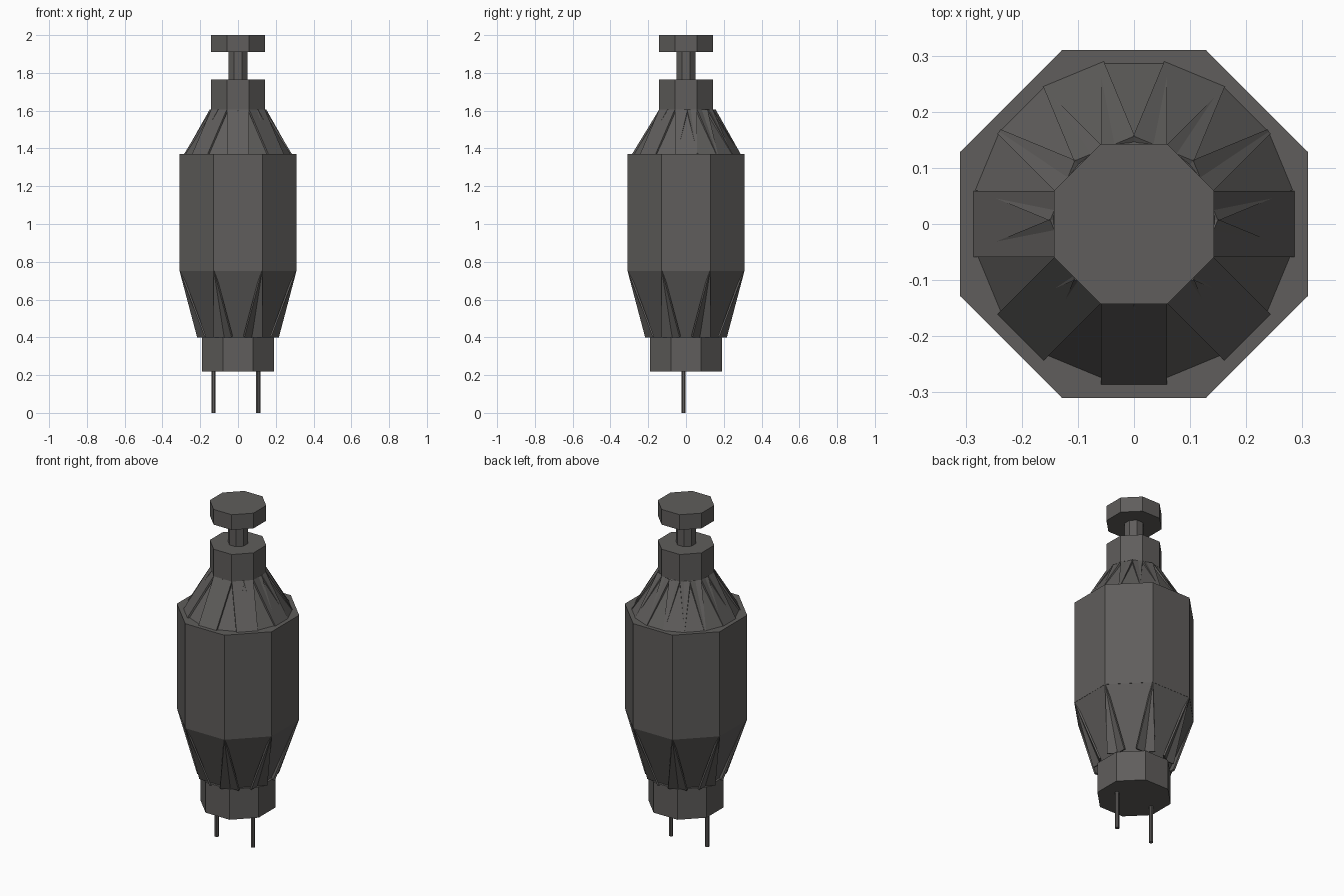
import bpy, bmesh, math
from mathutils import Vector, Matrix

if "Cube" in bpy.data.objects:
    bpy.data.objects.remove(bpy.data.objects["Cube"])

grey = bpy.data.materials.new("dark grey")
grey.diffuse_color = (0.115, 0.110, 0.106, 1)
grey.use_nodes = True
grey.node_tree.nodes["Principled BSDF"].inputs["Base Color"].default_value = grey.diffuse_color


def add_object(name, bm):
    mesh = bpy.data.meshes.new(name)
    bm.to_mesh(mesh)
    bm.free()
    mesh.materials.append(grey)
    obj = bpy.data.objects.new(name, mesh)
    bpy.context.collection.objects.link(obj)


def octagon(name, apothem, z0, z1, x=0, y=0):
    """Eight-sided prism with flats facing the axes."""
    r = apothem / math.cos(math.pi / 8)
    bm = bmesh.new()
    bmesh.ops.create_cone(
        bm, cap_ends=True, segments=8, radius1=r, radius2=r, depth=z1 - z0,
        matrix=Matrix.Translation((x, y, (z0 + z1) / 2)) @ Matrix.Rotation(math.pi / 8, 4, 'Z'))
    add_object(name, bm)


def plate_ring(name, count, width, low, high, thick, lift=0, shift=0):
    """Ring of leaning rectangular plates; low and high are (radius, z)."""
    bm = bmesh.new()
    a, b = Vector((low[0], 0, low[1])), Vector((high[0], 0, high[1]))
    inward = (b - a).cross(Vector((0, 1, 0))).normalized() * thick
    if inward.x > 0:
        inward = -inward
    for i in range(count):
        turn = Matrix.Rotation(2 * math.pi * i / count, 3, 'Z')
        out = Vector((lift * (i % 2 == 0), 0, 0))
        move = Vector((0, shift * (i % 2), 0))
        v = [bm.verts.new(turn @ (p + out + d + Vector((0, s * width / 2, 0))) + move)
             for d in (Vector((0, 0, 0)), inward)
             for p, s in ((a, -1), (a, 1), (b, 1), (b, -1))]
        for f in ((0, 1, 2, 3), (7, 6, 5, 4), (0, 4, 5, 1),
                  (1, 5, 6, 2), (2, 6, 7, 3), (3, 7, 4, 0)):
            bm.faces.new([v[k] for k in f])
    bmesh.ops.recalc_face_normals(bm, faces=bm.faces)
    add_object(name, bm)


# Pins under the base
for side, x in (("left", -0.13), ("right", 0.107)):
    octagon(side + "_pin", 0.011, 0, 0.23, x, -0.013)

# Stacked octagonal parts, bottom to top
octagon("base_collar", 0.19, 0.22, 0.40)
octagon("body", 0.31, 0.752, 1.37)
octagon("neck", 0.143, 1.605, 1.765)
octagon("stem", 0.05, 1.76, 1.915)
octagon("cap", 0.143, 1.91, 2.0)

# Overlapping plates of the lower taper and upper shoulder
plate_ring("lower_plates", 8, 0.258, (0.177, 0.40), (0.31, 0.755), 0.01)
plate_ring("shoulder_plates", 16, 0.117, (0.283, 1.368), (0.138, 1.606), 0.01, 0.004, 0.007)
